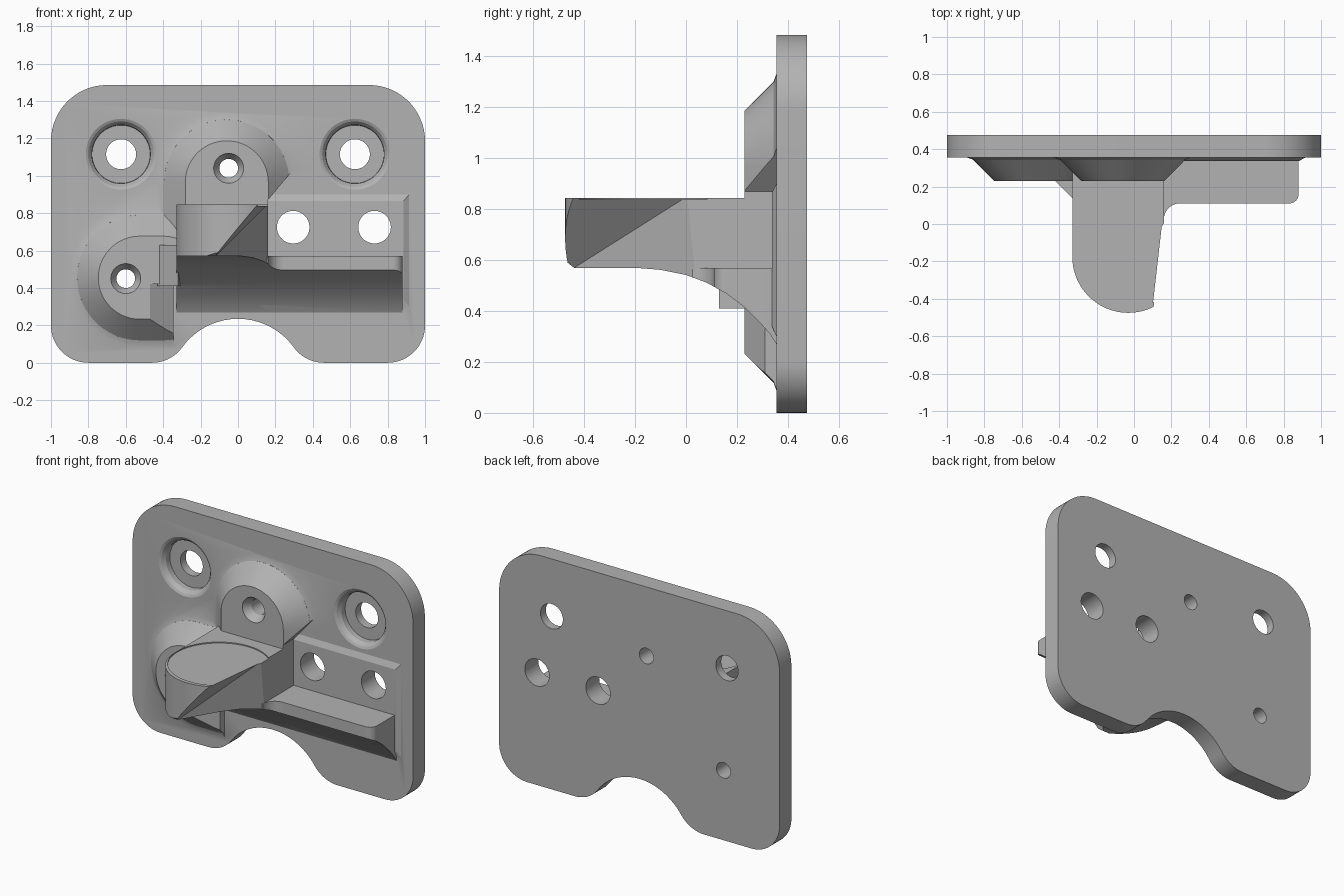
import bpy, bmesh, math

if "Cube" in bpy.data.objects:
    bpy.data.objects.remove(bpy.data.objects["Cube"])

grey = bpy.data.materials.new("cast grey")
grey.use_nodes = True
GREY = (0.45, 0.45, 0.45, 1)
grey.diffuse_color = GREY
grey.node_tree.nodes["Principled BSDF"].inputs["Base Color"].default_value = GREY


def arc(cx, cy, r, start, end):
    n = max(4, round(abs(end - start) / 6))
    angles = [math.radians(start + (end - start) * i / n) for i in range(n + 1)]
    return [(cx + r * math.cos(a), cy + r * math.sin(a)) for a in angles]


def finish(name, bm):
    bmesh.ops.recalc_face_normals(bm, faces=bm.faces)
    mesh = bpy.data.meshes.new(name)
    bm.to_mesh(mesh)
    bm.free()
    mesh.materials.append(grey)
    obj = bpy.data.objects.new(name, mesh)
    bpy.context.collection.objects.link(obj)
    return obj


def place(axis, p, d):
    a, b = p
    return {"x": (d, a, b), "y": (a, d, b), "z": (a, b, d)}[axis]


def prism(name, axis, outline, lo, hi):
    """Extrude a flat outline along one axis."""
    bm = bmesh.new()
    low = [bm.verts.new(place(axis, p, lo)) for p in outline]
    high = [bm.verts.new(place(axis, p, hi)) for p in outline]
    bm.faces.new(low)
    bm.faces.new(high)
    for i in range(len(low)):
        j = (i + 1) % len(low)
        bm.faces.new((low[i], low[j], high[j], high[i]))
    return finish(name, bm)


def hull(name, points):
    bm = bmesh.new()
    for p in points:
        bm.verts.new(p)
    res = bmesh.ops.convex_hull(bm, input=bm.verts)
    spare = {v for v in res["geom_interior"] if isinstance(v, bmesh.types.BMVert)}
    bmesh.ops.delete(bm, geom=list(spare), context="VERTS")
    bmesh.ops.dissolve_limit(bm, angle_limit=0.01, verts=bm.verts, edges=bm.edges)
    return finish(name, bm)


def turned(name, cx, cz, profile):
    """Solid of revolution about a y-parallel axis; profile is (radius, y)."""
    bm = bmesh.new()
    rings = [[bm.verts.new((x, y, z)) for x, z in arc(cx, cz, r, 0, 360)[:-1]]
             for r, y in profile]
    bm.faces.new(rings[0])
    bm.faces.new(rings[-1])
    for a, b in zip(rings, rings[1:]):
        for i in range(len(a)):
            j = (i + 1) % len(a)
            bm.faces.new((a[i], a[j], b[j], b[i]))
    return finish(name, bm)


def combine(target, tool, operation):
    mod = target.modifiers.new("combine", "BOOLEAN")
    mod.operation = operation
    mod.solver = "EXACT"
    mod.object = tool
    bpy.ops.object.select_all(action="DESELECT")
    bpy.context.view_layer.objects.active = target
    target.select_set(True)
    bpy.ops.object.modifier_apply(modifier=mod.name)
    bpy.data.objects.remove(tool)


def boss(name, centres, levels):
    """Sloped boss swept between centres; levels are (radius, y)."""
    return hull(name, [(x, y, z) for cx, cz in centres for r, y in levels
                       for x, z in arc(cx, cz, r, 0, 360)[:-1]])


# Back plate with rounded corners and an arched notch below
plate = prism("mounting_bracket", "y",
              arc(-.8, .2, .2, 180, 270) + arc(-.46, .2, .2, 270, 324.1)
              + arc(0, -.133, .368, 144.1, 35.9)[1:-1]
              + arc(.46, .2, .2, 215.9, 270) + arc(.8, .2, .2, 270, 360)
              + arc(.7, 1.185, .3, 0, 90) + arc(-.7, 1.185, .3, 90, 180),
              .355, .475)

# Shared side profile: flat tip, then a sweeping underside
side = [(.42, .9), (-.5, .9), (-.475, .64), (-.465, .59), (-.44, .57),
        (-.2, .57), (-.1, .562), (0, .542), (.08, .512), (.16, .468),
        (.23, .415), (.29, .355), (.33, .31), (.355, .27), (.42, .22)]

# Projecting arm with a round tip
arm = prism("arm", "z", arc(-.03, -.175, .3, 180, 300)
            + [(.15, -.1), (.16, 0), (.16, .4), (-.33, .4)], .15, .845)
combine(arm, prism("side_profile", "x", side, -1, 1), "INTERSECT")

# Slanted undercut on the arm's left flank
undercut = hull("undercut", [
    (.105, -.55, .86), (.17, .02, .86), (-.19, -.55, .5), (.165, .05, .5),
    (.5, -.55, .86), (.5, .02, .86), (.5, -.55, .5), (.5, .05, .5)])
combine(arm, undercut, "DIFFERENCE")

# Shallow round seat on top of the arm
seat = prism("seat", "z", arc(-.03, -.15, .3, 0, 360)[:-1], .838, .9)
combine(arm, seat, "DIFFERENCE")

# Side ledge with a fillet into the arm
ledge = prism("ledge", "z", [(.1, .4), (.1, .025)]
              + arc(.245, .025, .085, 180, 90)
              + arc(.83, .16, .05, -90, 0) + [(.88, .4)], .15, .57)
combine(ledge, prism("side_profile", "x", side, -1, 1), "INTERSECT")

# Low raised pad around the ledge
pad = hull("pad", [(x, y, z) for y, right, bottom, top in
                   ((.338, .885, .34, .865), (.355, .915, .3, .9), (.4, .915, .3, .9))
                   for x in (.1, right) for z in (bottom, top)])

# Upper boss above the arm
levels = [(.222, .23), (.335, .343), (.345, .4)]
skirt_levels = [(.32, .338), (.338, .345), (.372, .357), (.372, .4)]
upper = []
for name, lv in (("upper_boss", levels), ("upper_skirt", skirt_levels)):
    b = boss(name, [(-.06, .965), (-.06, .72)], lv)
    combine(b, prism("trim", "y", [(.16, .2), (.16, .87), (.31, 1.05),
                                   (.7, 1.05), (.7, .2)], .1, .6), "DIFFERENCE")
    upper.append(b)

# Lower boss beside the arm, sloping away beneath it
lower = []
for name, lv in (("lower_boss", levels), ("lower_skirt", skirt_levels)):
    b = boss(name, [(-.525, .455), (-.4, .455)], lv)
    combine(b, prism("trim", "y", [(-.345, -.2), (-.345, .42), (-.3, .42),
                                   (-.3, 1), (.5, 1), (.5, -.2)], .1, .6), "DIFFERENCE")
    combine(b, prism("slope", "z", [(-.47, .1), (-.47, .23), (-.3, .34), (-.3, .1)],
                     -.1, .42), "DIFFERENCE")
    lower.append(b)

# Gusset from the lower boss to the arm
gusset = prism("gusset", "z", [(-.43, .24), (-.32, .13), (-.3, .3), (-.43, .3)],
               .41, .63)

for part in [arm, ledge, pad] + upper + lower + [gusset]:
    combine(plate, part, "UNION")

# Bored holes: counterbored corners, plain pair, countersunk screws
holes = []
for x in (-.625, .625):
    holes.append((x, 1.115, [(.2, .3), (.195, .352), (.175, .362), (.157, .385),
                             (.155, .42), (.08, .42), (.08, .5)]))
for x in (.295, .73):
    holes.append((x, .725, [(.087, .3), (.087, .5)]))
for x, z in ((-.05, 1.04), (-.6, .45)):
    holes.append((x, z, [(.08, .15), (.08, .235), (.05, .28), (.05, .5)]))
for x, z, profile in holes:
    combine(plate, turned("hole", x, z, profile), "DIFFERENCE")

bpy.ops.object.select_all(action="DESELECT")
plate.select_set(True)
bpy.context.view_layer.objects.active = plate
bpy.ops.object.shade_smooth_by_angle(angle=math.radians(25))
